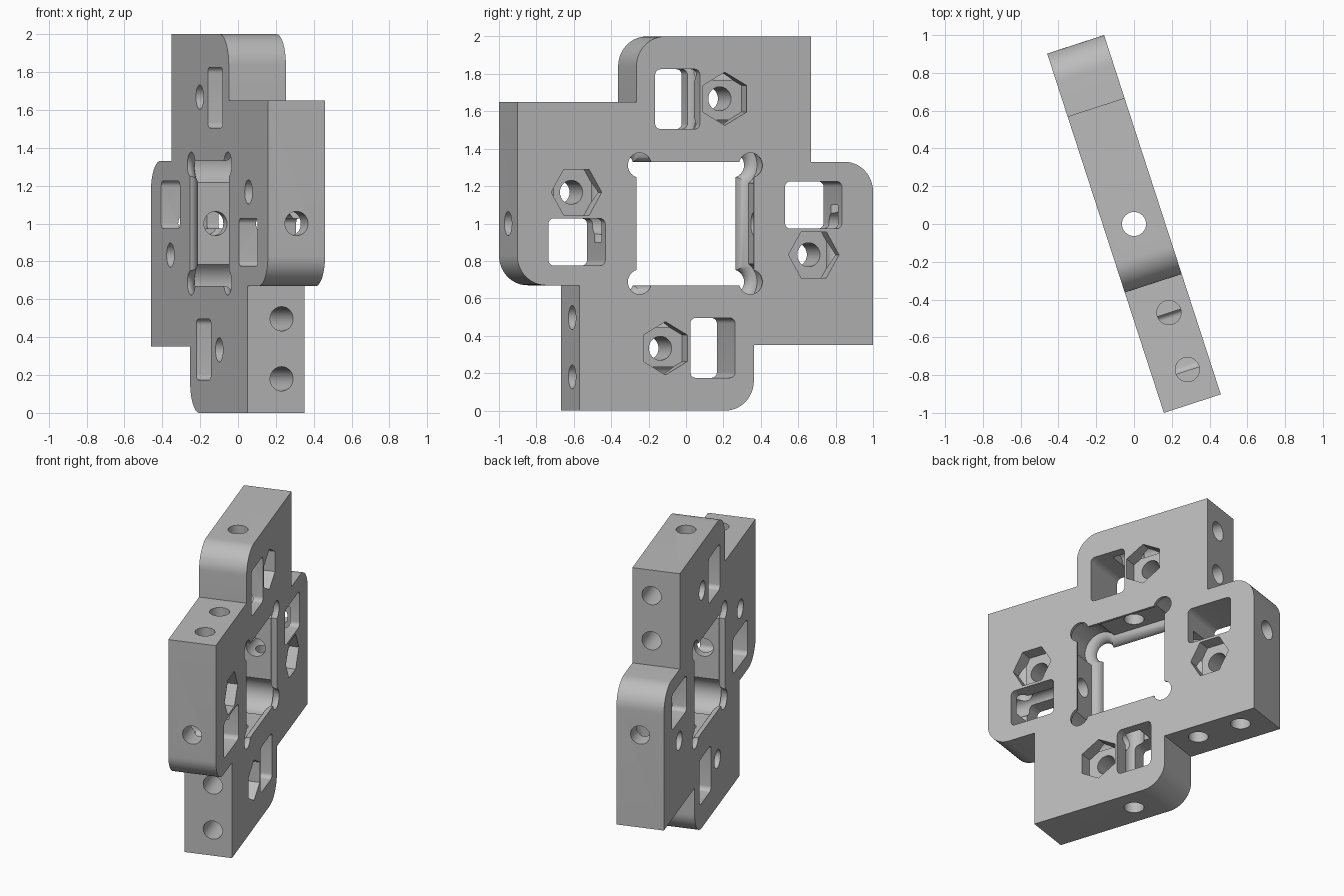
import bpy, bmesh, math
from mathutils import Vector

# Remove the default cube only
if "Cube" in bpy.data.objects:
    bpy.data.objects.remove(bpy.data.objects["Cube"], do_unlink=True)

THICK = 0.317          # plate thickness
HALF = THICK / 2
TURN = math.radians(18)
BORE = 0.064           # radius of all drilled holes

grey = bpy.data.materials.new("plain grey")
grey.use_nodes = True
grey.diffuse_color = (0.5, 0.5, 0.5, 1)
grey.node_tree.nodes["Principled BSDF"].inputs["Base Color"].default_value = (0.5, 0.5, 0.5, 1)


def quarter(p, k):
    """Turn a plate point (along, up) clockwise by k quarter turns."""
    u, v = p
    for _ in range(k):
        u, v = v, -u
    return u, v


def arc(cu, cv, r, a0, a1, steps=10):
    return [(cu + r * math.cos(a0 + (a1 - a0) * i / steps),
             cv + r * math.sin(a0 + (a1 - a0) * i / steps)) for i in range(steps + 1)]


def loft(name, rings):
    """Closed solid through rings of (depth, [(along, up), ...])."""
    bm = bmesh.new()
    loops = [[bm.verts.new((n, u, v)) for u, v in pts] for n, pts in rings]
    for a, b in zip(loops, loops[1:]):
        for i in range(len(a)):
            j = (i + 1) % len(a)
            bm.faces.new((a[i], a[j], b[j], b[i]))
    bm.faces.new(loops[0])
    bm.faces.new(loops[-1])
    bmesh.ops.recalc_face_normals(bm, faces=bm.faces)
    mesh = bpy.data.meshes.new(name)
    bm.to_mesh(mesh)
    bm.free()
    ob = bpy.data.objects.new(name, mesh)
    bpy.context.collection.objects.link(ob)
    return ob


def prism(name, pts, n0, n1):
    return loft(name, [(n0, pts), (n1, pts)])


def drill(name, start, end, r=BORE):
    """Round cutter between two (depth, along, up) points."""
    a, b = Vector(start), Vector(end)
    bpy.ops.mesh.primitive_cylinder_add(vertices=40, radius=r, depth=(b - a).length,
                                        location=(a + b) / 2)
    ob = bpy.context.object
    ob.name = name
    ob.rotation_euler = (b - a).to_track_quat("Z", "Y").to_euler()
    return ob


def cut(body, cutter):
    cutter.hide_render = True
    mod = body.modifiers.new("cut", "BOOLEAN")
    mod.operation = "DIFFERENCE"
    mod.solver = "EXACT"
    mod.object = cutter
    bpy.context.view_layer.objects.active = body
    bpy.ops.object.modifier_apply(modifier=mod.name)
    bpy.data.objects.remove(cutter, do_unlink=True)


# Pinwheel plate: four offset arms, each with one rounded corner
R = 0.16
arm = [(-0.33, 0.65)] + arc(-0.33 + R, 1 - R, R, math.pi, math.pi / 2, 14) + [(0.65, 1)]
plate = prism("bracket_plate", [quarter(p, k) for k in range(4) for p in arm], -HALF, HALF)


# Central opening: square with relieved corners and rolled edges
def opening(o):
    h, c, r = 0.33 + o, 0.312, 0.066 + o
    a = math.asin((h - c) / r)
    corner = arc(c, c, r, math.pi - a, -math.pi / 2 + a, 24)
    return [quarter(p, k) for k in range(4) for p in corner]


F = 0.055
half_rings = [(HALF + 0.02, opening(F))]
for i in range(9):
    t = math.pi / 2 * i / 8
    half_rings.append((HALF - F * math.sin(t), opening(F * (1 - math.cos(t)))))
rings = half_rings + [(-n, pts) for n, pts in reversed(half_rings)]
cut(plate, loft("opening_cutter", rings))

# Bores along the two main axes
cut(plate, drill("upright_bore", (0, 0, -1.2), (0, 0, 1.2)))
cut(plate, drill("level_bore", (0, -1.2, 0), (0, 1.2, 0)))

# Window outline with small rounded corners
W = 0.03
window = []
for cu, cv, a in ((0.027 - W, 0.825 - W, 0), (-0.225 + W, 0.825 - W, 1),
                  (-0.225 + W, 0.505 + W, 2), (0.027 - W, 0.505 + W, 3)):
    window += arc(cu, cv, W, a * math.pi / 2, (a + 1) * math.pi / 2, 6)

# Nut pocket outline
NUT = (0.167, 0.667)
hexagon = arc(*NUT, 0.142, math.pi / 2, math.pi / 2 + math.tau, 6)[:-1]

# Features repeated on each arm
for k in range(4):
    cut(plate, prism("window_cutter", [quarter(p, k) for p in window], -0.3, 0.3))
    cut(plate, prism("nut_cutter", [quarter(p, k) for p in hexagon], HALF - 0.09, 0.3))
    centre = quarter(NUT, k)
    cut(plate, drill("bolt_bore", (-0.3, *centre), (0.3, *centre)))
    for height in (0.503, 0.82):
        outer, inner = quarter((0.8, height), k), quarter((-0.1, height), k)
        cut(plate, drill("side_bore", (0.031, *outer), (0.031, *inner)))

# Finish: shading, colour and placement
plate.data.materials.clear()
plate.data.materials.append(grey)
for poly in plate.data.polygons:
    poly.material_index = 0
bpy.ops.object.select_all(action="DESELECT")
plate.select_set(True)
bpy.context.view_layer.objects.active = plate
bpy.ops.object.shade_smooth_by_angle(angle=math.radians(30))
plate.location = (0, 0, 1)
plate.rotation_euler = (0, 0, TURN)
